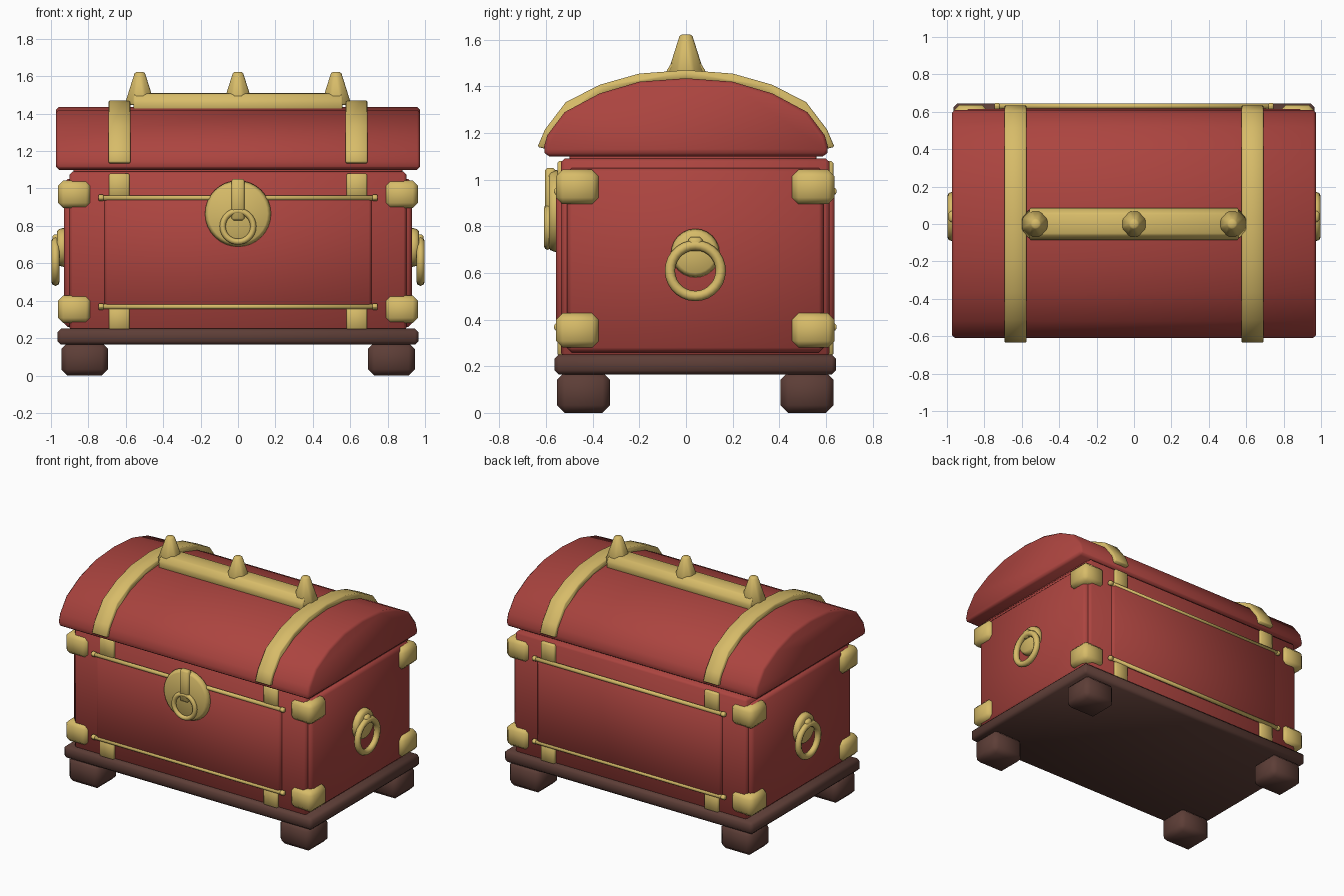
import bpy
import bmesh
from math import pi
from mathutils import Matrix

cube = bpy.data.objects.get("Cube")
if cube:
    bpy.data.objects.remove(cube, do_unlink=True)


def make_mat(name, rgb):
    m = bpy.data.materials.new(name)
    m.use_nodes = True
    m.diffuse_color = (*rgb, 1)
    m.node_tree.nodes["Principled BSDF"].inputs["Base Color"].default_value = (*rgb, 1)
    return m


RED = make_mat("red_paint", (0.41, 0.058, 0.05))
GOLD = make_mat("gold_metal", (0.68, 0.50, 0.14))
BROWN = make_mat("dark_wood", (0.11, 0.048, 0.038))
YC = 0.04  # depth centre of the body


def finish(name, bm, mat, bevel=0.0, segments=1):
    bmesh.ops.recalc_face_normals(bm, faces=bm.faces)
    me = bpy.data.meshes.new(name)
    bm.to_mesh(me)
    bm.free()
    me.materials.append(mat)
    me.shade_smooth()
    ob = bpy.data.objects.new(name, me)
    bpy.context.collection.objects.link(ob)
    if bevel:
        mod = ob.modifiers.new("bevel", "BEVEL")
        mod.width = bevel
        mod.segments = segments
        mod.limit_method = "ANGLE"
    return ob


def box(name, lo, hi, mat, bevel=0.01):
    bm = bmesh.new()
    bmesh.ops.create_cube(bm, size=1)
    for v in bm.verts:
        v.co = [l + (c + 0.5) * (h - l) for l, h, c in zip(lo, hi, v.co)]
    return finish(name, bm, mat, bevel)


def prism(name, profile, x0, x1, mat, bevel=0.0):
    """Extrude a (y, z) outline along x."""
    bm = bmesh.new()
    face = bm.faces.new([bm.verts.new((x0, y, z)) for y, z in profile])
    out = bmesh.ops.extrude_face_region(bm, geom=[face])["geom"]
    for v in out:
        if isinstance(v, bmesh.types.BMVert):
            v.co.x = x1
    return finish(name, bm, mat, bevel)


def cone(name, centre, r1, r2, depth, mat, rot=Matrix(), sides=24, bevel=0.0):
    bm = bmesh.new()
    bmesh.ops.create_cone(bm, cap_ends=True, segments=sides, radius1=r1, radius2=r2,
                          depth=depth, matrix=Matrix.Translation(centre) @ rot)
    return finish(name, bm, mat, bevel)


def ring(name, centre, major, minor, mat, rot):
    bpy.ops.mesh.primitive_torus_add(major_radius=major, minor_radius=minor,
                                     major_segments=28, minor_segments=8)
    ob = bpy.context.object
    ob.name = name
    ob.data.transform(Matrix.Translation(centre) @ rot)
    ob.data.materials.append(mat)
    ob.data.shade_smooth()


def mirrored(half):
    """Complete an arch given its +y half, ending at the crown."""
    return half + [(-y, z) for y, z in reversed(half[:-1])]


# Body: core box, side panels, front and back panels
box("body", (-0.9, YC - 0.575, 0.24), (0.9, YC + 0.575, 1.09), RED, 0.015)
box("side_panels", (-0.93, YC - 0.55, 0.26), (0.93, YC + 0.55, 1.05), RED, 0.02)
box("front_back_panels", (-0.715, YC - 0.597, 0.36), (0.715, YC + 0.597, 0.955), RED, 0.015)
box("lid_seat", (-0.88, -0.5, 1.06), (0.88, 0.56, 1.12), RED, 0.01)

# Base board and feet
box("base_board", (-0.965, YC - 0.603, 0.165), (0.965, YC + 0.603, 0.25), BROWN, 0.018)
for sx in (-1, 1):
    for sy in (-1, 1):
        xs = sorted((sx * 0.695, sx * 0.945))
        ys = sorted((YC + sy * 0.365, YC + sy * 0.593))
        box("foot", (xs[0], ys[0], 0), (xs[1], ys[1], 0.175), BROWN, 0.033)

# Corner caps
for sx in (-1, 1):
    for sy in (-1, 1):
        for z0 in (0.28, 0.895):
            xs = sorted((sx * 0.785, sx * 0.962))
            ys = sorted((YC + sy * 0.415, YC + sy * 0.597))
            box("corner_cap", (xs[0], ys[0], z0), (xs[1], ys[1], z0 + 0.148), GOLD, 0.028)

# Arched lid and its straps
lid_half = [(0.6, 1.1), (0.612, 1.13), (0.595, 1.19), (0.52, 1.29),
            (0.37, 1.37), (0.2, 1.42), (0, 1.435)]
strap_half = [(0.637, 1.14), (0.605, 1.215), (0.515, 1.333),
              (0.367, 1.408), (0.2, 1.455), (0, 1.47)]
outer = mirrored(strap_half)
inner = [(y * 0.93, z - 0.04) for y, z in outer]
inner[0], inner[-1] = (0.59, 1.13), (-0.59, 1.13)
prism("lid", mirrored(lid_half), -0.972, 0.972, RED, 0.014)
for sx in (-1, 1):
    bm_strap = prism("lid_strap", outer + inner[::-1], sx * 0.575, sx * 0.692, GOLD, 0.006)
    # Short strap pieces above and below the rails
    for sy in (-1, 1):
        for z0, z1 in ((0.245, 0.37), (0.95, 1.08)):
            xs = sorted((sx * 0.58, sx * 0.69))
            ys = sorted((YC + sy * 0.53, YC + sy * 0.592))
            box("body_strap", (xs[0], ys[0], z0), (xs[1], ys[1], z1), GOLD, 0.008)

# Rails across front and back, with end knobs
ALONG_X = Matrix.Rotation(pi / 2, 4, "Y")
ALONG_Y = Matrix.Rotation(pi / 2, 4, "X")
for sy in (-1, 1):
    for z in (0.368, 0.95):
        y = YC + sy * 0.59
        cone("rail", (0, y, z), 0.014, 0.014, 1.46, GOLD, ALONG_X, 10)
        for sx in (-1, 1):
            cone("rail_end", (sx * 0.732, y, z), 0.018, 0.018, 0.03, GOLD, ALONG_X, 10, 0.006)

# Side handles
for sx in (-1, 1):
    rot = Matrix.Rotation(sx * pi / 2, 4, "Y")
    cone("handle_plate", (sx * 0.945, YC, 0.685), 0.107, 0.095, 0.045, GOLD, rot, 24, 0.01)
    ring("handle_ring", (sx * 0.976, YC, 0.61), 0.109, 0.022, GOLD, rot)
    box("handle_loop", (sx * 0.97 - 0.022, YC - 0.03, 0.695),
        (sx * 0.97 + 0.022, YC + 0.03, 0.755), GOLD, 0.012)

# Front lock
cone("lock_plate", (0, -0.568, 0.865), 0.18, 0.165, 0.04, GOLD, ALONG_Y, 32, 0.008)
box("lock_clasp", (-0.035, -0.605, 0.83), (0.035, -0.56, 1.05), GOLD, 0.01)
ring("lock_ring", (0, -0.593, 0.797), 0.082, 0.016, GOLD, ALONG_Y)

# Ridge bar with spikes
bar = mirrored([(0.085, 1.41), (0.085, 1.465), (0.058, 1.507), (0, 1.51)])
prism("ridge_bar", bar, -0.56, 0.56, GOLD, 0.008)
for x in (-0.525, 0, 0.525):
    cone("spike", (x, 0, 1.535), 0.088, 0.028, 0.176, GOLD, Matrix.Rotation(pi / 8, 4, "Z"), 8, 0.008)
